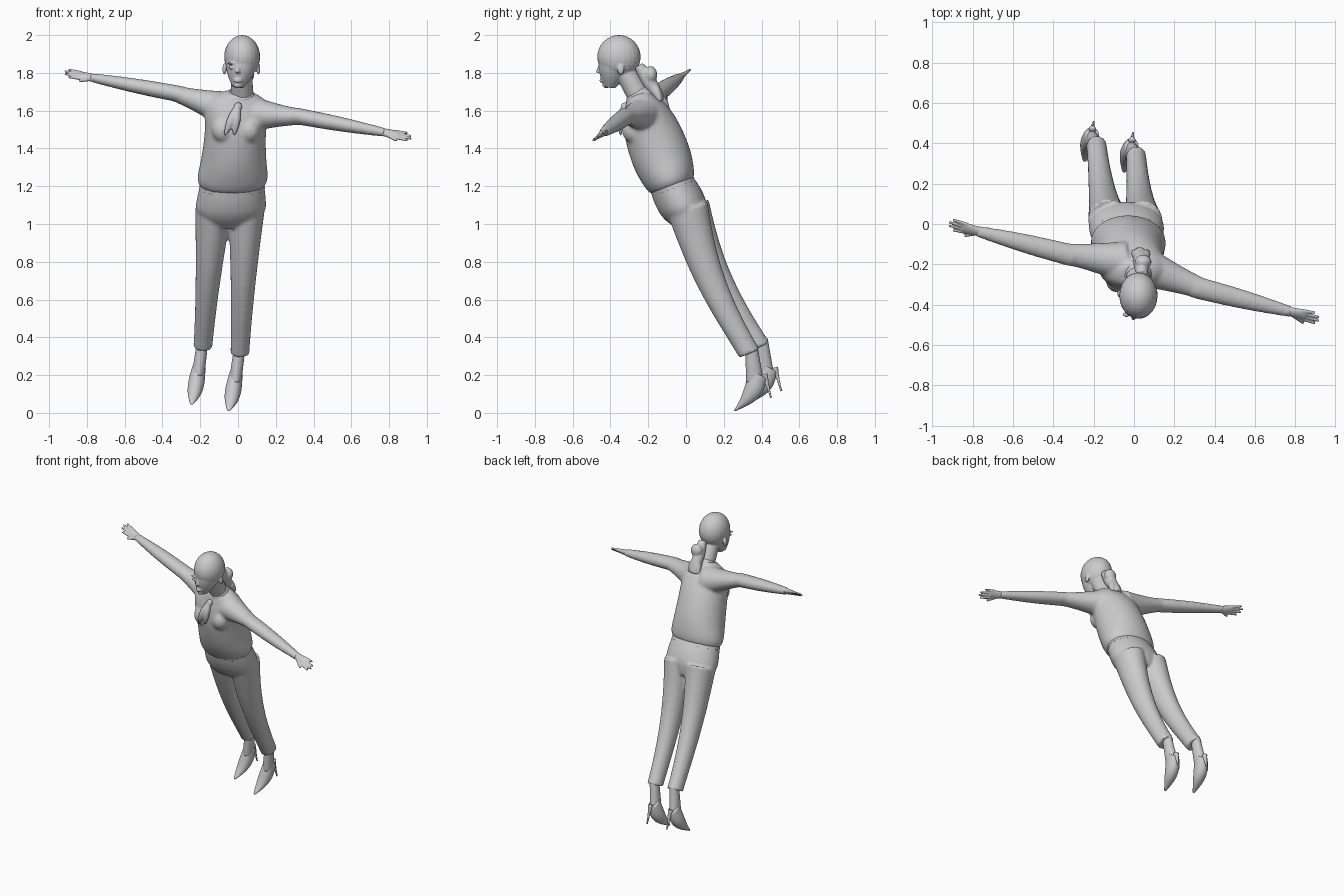
import bpy, bmesh
from math import sin, cos, pi
from mathutils import Vector as V, Matrix

cube = bpy.data.objects.get("Cube")
if cube:
    bpy.data.objects.remove(cube, do_unlink=True)

SHADE = (0.6, 0.6, 0.6, 1)
GREY = bpy.data.materials.new("plain_grey")
GREY.use_nodes = True
GREY.diffuse_color = SHADE
GREY.node_tree.nodes["Principled BSDF"].inputs["Base Color"].default_value = SHADE

RIGHTWARD = V((1, 0, 0))
LEAN = V((0, .94, .34))          # depth direction of the leaning trunk
HUB = V((0, -.235, 1.63))        # middle of the line through both arms
SPAN = V((1, -.257, -.187))      # direction of that line
HAND_ACROSS = V((0, -.8, -.6))


def skin(bm, sections, side, front, sides=24):
    """Join elliptical sections (centre, half width, half depth) into a closed tube."""
    rings = []
    for centre, width, depth in sections:
        angles = [2 * pi * k / sides for k in range(sides)]
        rings.append([bm.verts.new(centre + side * width * cos(a) + front * depth * sin(a))
                      for a in angles])
    for lower, upper in zip(rings, rings[1:]):
        for k in range(sides):
            bm.faces.new((lower[k - 1], lower[k], upper[k], upper[k - 1]))
    bm.faces.new(rings[0])
    bm.faces.new(rings[-1])


def limb(bm, start, end, radii, flat=(1, 1), bow=(0, 0, 0), swell=0, power=1,
         across=RIGHTWARD, steps=16):
    """Tapered tube that can bow, swell in the middle and flatten."""
    start, end, bow = V(start), V(end), V(bow)
    along = (end - start).normalized()
    side = (across - along * across.dot(along)).normalized()
    sections = []
    for i in range(steps + 1):
        t = i / steps
        arch = sin(pi * t)
        radius = radii[1] + (radii[0] - radii[1]) * (1 - t) ** power + swell * arch
        depth = radius * (flat[0] + (flat[1] - flat[0]) * t)
        sections.append((start.lerp(end, t) + bow * arch, radius, depth))
    skin(bm, sections, side, along.cross(side))


def trunk(bm, stations, slope):
    """Rounded trunk from (height, half width, half depth) along a leaning spine."""
    rows = [V(s) for s in stations]
    for _ in range(3):
        cut = [rows[0]]
        for a, b in zip(rows, rows[1:]):
            cut += [a.lerp(b, .25), a.lerp(b, .75)]
        rows = cut + [rows[-1]]
    sections = []
    for z, width, depth in rows:
        rise = z - 1.22
        sections.append((V((.06 * rise - .03, -.08 - slope * rise, z)), width, depth))
    skin(bm, sections, RIGHTWARD, LEAN, 40)


def ball(bm, centre, size):
    place = Matrix.Translation(centre) @ Matrix.Diagonal((*size, 1))
    bmesh.ops.create_uvsphere(bm, u_segments=24, v_segments=16, radius=1, matrix=place)


def finish(name, bm, voxel=0, relax=0):
    """Make the object, blending overlapping shapes when a voxel size is given."""
    bmesh.ops.recalc_face_normals(bm, faces=bm.faces)
    for face in bm.faces:
        face.smooth = True
    mesh = bpy.data.meshes.new(name)
    bm.to_mesh(mesh)
    bm.free()
    mesh.materials.append(GREY)
    ob = bpy.data.objects.new(name, mesh)
    bpy.context.collection.objects.link(ob)
    if voxel:
        blend = ob.modifiers.new("blend", 'REMESH')
        blend.mode = 'VOXEL'
        blend.voxel_size = voxel
        blend.use_smooth_shade = True
        soften = ob.modifiers.new("soften", 'SMOOTH')
        soften.iterations = relax


def arm_point(reach, spread=0):
    return HUB + SPAN * reach + HAND_ACROSS * spread


# Blouse: gathered body, bust and both sleeves
bm = bmesh.new()
trunk(bm, [(1.2, .17, .12), (1.24, .19, .14), (1.35, .17, .16), (1.5, .16, .15),
           (1.6, .17, .12), (1.66, .15, .08), (1.7, .06, .06)], .37)
for x in (-.08, .06):
    ball(bm, (x, -.28, 1.5), (.06, .06, .07))
for s in (-1, 1):
    sleeve_across = V((0, s, 0))
    limb(bm, arm_point(s * .06) + V((0, .035, -.035)), arm_point(s * .34), (.1, .053),
         (1, .8), power=1.4, across=sleeve_across)
    limb(bm, arm_point(s * .3), arm_point(s * .78), (.055, .027), (.8, .85),
         swell=.006, across=sleeve_across)
finish("blouse", bm, .01, 6)

# Trousers: hips and two tapered legs
HIPS = [(.045, .01, 1.08), (-.13, .02, 1.08)]
HEMS = [V((.01, .335, .315)), V((-.186, .39, .35))]
bm = bmesh.new()
trunk(bm, [(1.23, .165, .115), (1.15, .18, .13), (1.07, .19, .125), (1, .13, .08)], .5)
for hip, hem in zip(HIPS, HEMS):
    limb(bm, hip, hem, (.097, .05), (1.15, 1.15), bow=(0, -.04, 0), power=1.5)
finish("trousers", bm, .009, 4)

# Waistband
bm = bmesh.new()
trunk(bm, [(1.23, .167, .117), (1.19, .174, .122)], .5)
finish("waistband", bm)

# Head: cranium, jaw, neck and face
bm = bmesh.new()
ball(bm, (.022, -.355, 1.885), (.095, .115, .115))
limb(bm, (.02, -.375, 1.87), (0, -.405, 1.725), (.086, .03), (1.05, 1), swell=.012)
limb(bm, (.022, -.33, 1.82), (.02, -.235, 1.65), (.055, .06))
limb(bm, (.002, -.455, 1.84), (-.002, -.465, 1.8), (.008, .013))
ball(bm, (0, -.422, 1.735), (.022, .02, .016))
for z in (1.755, 1.766):
    ball(bm, (0, -.446, z), (.022, .012, .006))
for s in (-1, 1):
    ball(bm, (s * .036, -.447, 1.828), (.016, .01, .008))
    ball(bm, (s * .037, -.45, 1.85), (.022, .011, .006))
    ball(bm, (.018 + s * .09, -.345, 1.82), (.01, .018, .03))
finish("head", bm, .005, 2)

# Ponytail: tied bun with lobes hanging below
bm = bmesh.new()
limb(bm, (.04, -.25, 1.84), (.03, -.13, 1.65), (.025, .022), swell=.015)
ball(bm, (.045, -.188, 1.79), (.042, .036, .045))
for x in (-.005, .035, .07):
    limb(bm, (.04, -.18, 1.75), (x, -.135, 1.65), (.016, .01), swell=.012)
finish("ponytail", bm, .007, 3)

# Neck scarf: collar, knot and two hanging tails
bm = bmesh.new()
limb(bm, (.02, -.265, 1.7), (.018, -.24, 1.66), (.062, .08))
ball(bm, (0, -.325, 1.62), (.022, .02, .024))
for x in (-.07, -.02):
    limb(bm, (0, -.325, 1.63), (x, -.345, 1.47), (.012, .006), (1, .8),
         bow=(0, -.012, 0), swell=.014)
finish("neck_scarf", bm, .006, 2)

# Hands: palm, thumb and four spread fingers, mirrored along the arm line
for label, s in (("left", 1), ("right", -1)):
    bm = bmesh.new()
    limb(bm, arm_point(s * .75), arm_point(s * .85), (.022, .033), (.9, .35),
         across=HAND_ACROSS)
    limb(bm, arm_point(s * .79, .015), arm_point(s * .84, .05), (.013, .007),
         across=HAND_ACROSS)
    for i in range(4):
        spread = i - 1.5
        tip = .92 - .01 * spread ** 2
        limb(bm, arm_point(s * .83, .016 * spread), arm_point(s * tip, .022 * spread),
             (.01, .006), across=HAND_ACROSS)
    finish(label + "_hand", bm, .004, 2)

# Feet: ankle, pointed court shoe and thin heel, hung from each hem
for label, hem in zip(("left", "right"), HEMS):
    def foot_part(name, start, end, radii, voxel=0, **shape):
        bm = bmesh.new()
        limb(bm, hem + V(start), hem + V(end), radii, **shape)
        finish(label + "_" + name, bm, voxel, 2)

    foot_part("ankle", (0, .01, .04), (-.025, .03, -.15), (.03, .033), flat=(1.1, 1.4))
    foot_part("shoe", (-.02, .05, -.105), (-.06, -.08, -.305), (.034, .008), .005,
              flat=(1.5, .6), bow=(0, .02, -.015), swell=.02)
    foot_part("heel", (-.02, .08, -.11), (-.015, .115, -.235), (.018, .005), power=2)
